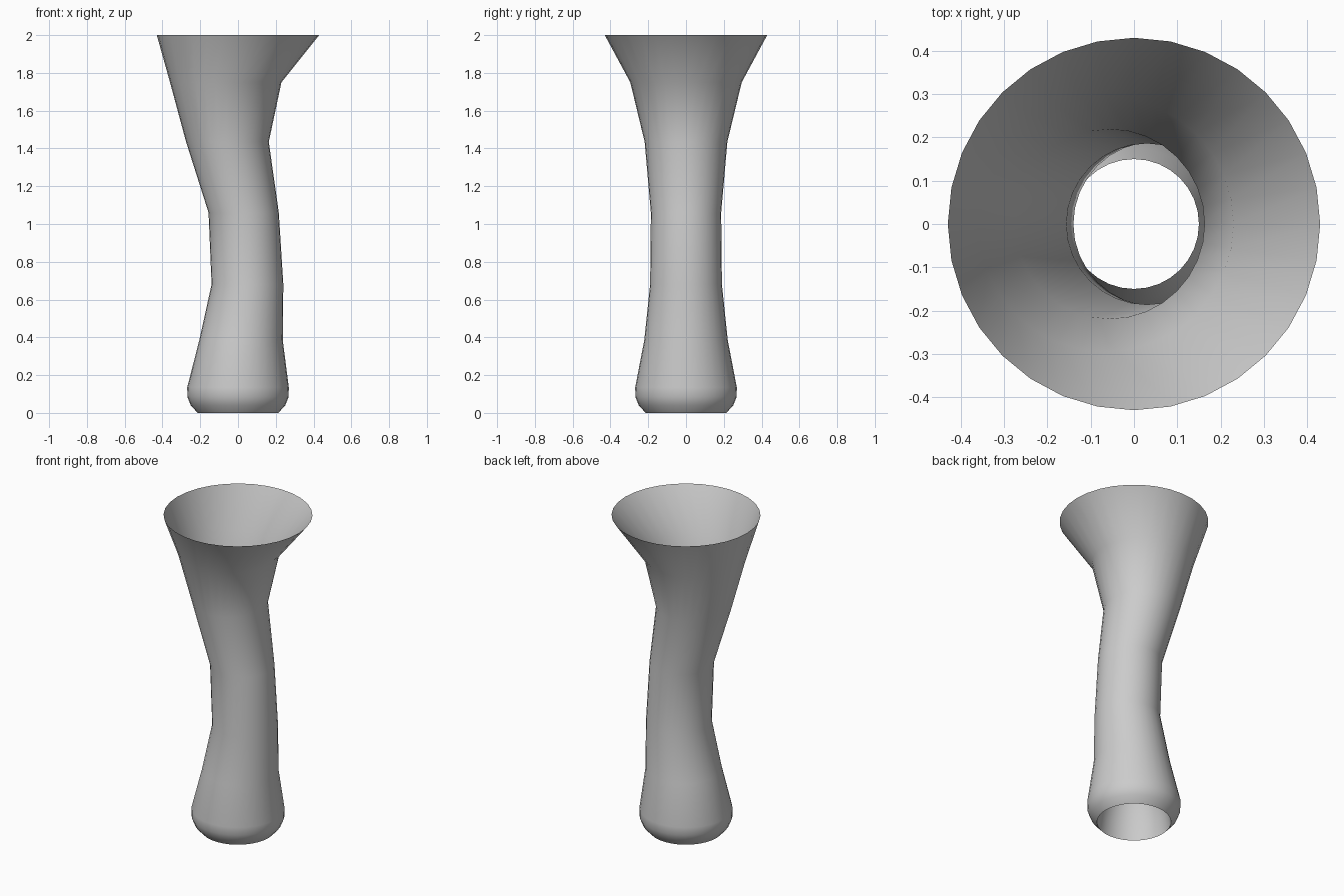
import bpy, bmesh
from math import cos, sin, tau, radians

if "Cube" in bpy.data.objects:
    bpy.data.objects.remove(bpy.data.objects["Cube"])

SIDES = 32

# Ring stack: (centre x, height, radius)
OUTER = [
    (0, 0.0, 0.214), (0, 0.04, 0.25), (0, 0.085, 0.268), (0, 0.135, 0.269),
    (0.016, 0.385, 0.221), (0.05, 0.68, 0.19), (0.03, 1.06, 0.186),
    (-0.056, 1.435, 0.219), (-0.065, 1.75, 0.295), (0, 2.0, 0.43),
]
# Hollow under the base, narrowing upward to an open edge
HOLLOW = [(0, 0.28, 0.15), (0, 0.2, 0.176), (0, 0.1, 0.201)]


def loft(name, rings):
    """Skin a stack of circular rings into an open tube."""
    bm = bmesh.new()
    loops = [[bm.verts.new((cx + r * cos(tau * i / SIDES), r * sin(tau * i / SIDES), z))
              for i in range(SIDES)] for cx, z, r in rings]
    for a, b in zip(loops, loops[1:]):
        for i in range(SIDES):
            j = (i + 1) % SIDES
            bm.faces.new((a[i], a[j], b[j], b[i]))
    mesh = bpy.data.meshes.new(name)
    bm.to_mesh(mesh)
    bm.free()
    obj = bpy.data.objects.new(name, mesh)
    bpy.context.collection.objects.link(obj)
    bpy.context.view_layer.objects.active = obj
    obj.select_set(True)
    bpy.ops.object.shade_smooth_by_angle(angle=radians(40))
    return obj


# Curved vase wall with flared mouth, rounded foot and hollow base
loft("vase_body", HOLLOW + OUTER)
